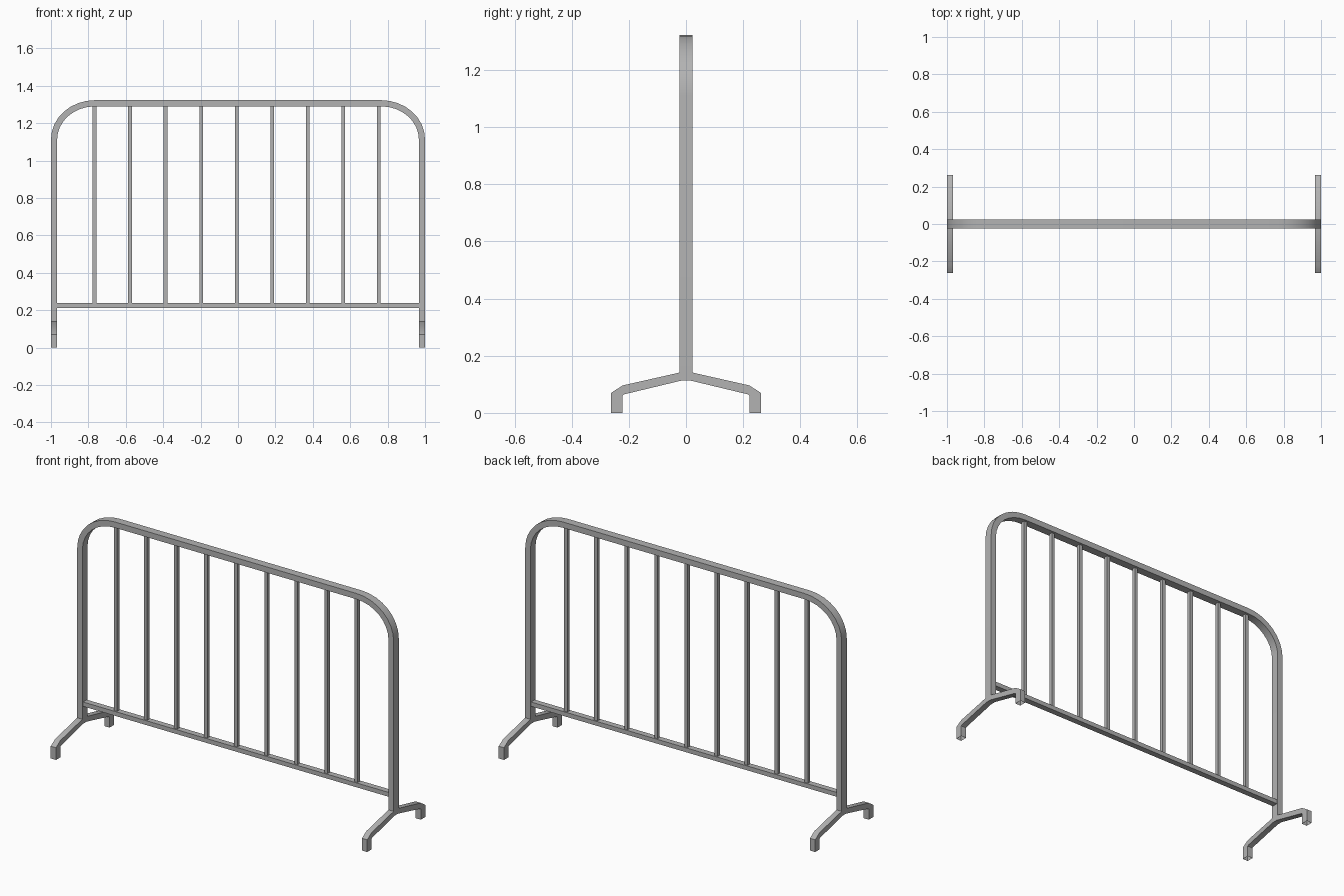
import bpy, bmesh, math

cube = bpy.data.objects.get("Cube")
if cube:
    bpy.data.objects.remove(cube, do_unlink=True)

# Galvanised steel colour
steel = bpy.data.materials.new("steel_grey")
steel.use_nodes = True
grey = (0.45, 0.45, 0.45, 1)
steel.diffuse_color = grey
steel.node_tree.nodes["Principled BSDF"].inputs["Base Color"].default_value = grey

TUBE = 0.033      # tube thickness across the panel
HALF_Y = 0.023    # half the frame depth
TOP = 1.323
JOINT = 0.141     # height where posts meet the feet


def finish(name, bm):
    bmesh.ops.recalc_face_normals(bm, faces=bm.faces)
    mesh = bpy.data.meshes.new(name)
    bm.to_mesh(mesh)
    bm.free()
    mesh.materials.append(steel)
    obj = bpy.data.objects.new(name, mesh)
    bpy.context.collection.objects.link(obj)
    bpy.ops.object.select_all(action='DESELECT')
    obj.select_set(True)
    bpy.context.view_layer.objects.active = obj
    bpy.ops.object.shade_smooth_by_angle(angle=math.radians(30))
    return obj


def tube_strip(name, outer, inner, place, low, high):
    """Open-ended rectangular tube between two matching 2D paths."""
    bm = bmesh.new()
    rings = []
    for o, i in zip(outer, inner):
        rings.append([bm.verts.new(place(p, d)) for p, d in
                      ((o, low), (o, high), (i, high), (i, low))])
    for a, b in zip(rings, rings[1:]):
        for k in range(4):
            n = (k + 1) % 4
            bm.faces.new((a[k], a[n], b[n], b[k]))
    return finish(name, bm)


def box(name, size, centre):
    bm = bmesh.new()
    bmesh.ops.create_cube(bm, size=1)
    bmesh.ops.scale(bm, vec=size, verts=bm.verts)
    bmesh.ops.translate(bm, vec=centre, verts=bm.verts)
    return finish(name, bm)


def mirrored(half):
    return half + [(-a, z) for a, z in reversed(half)]


# Frame: two posts and a top rail with rounded corners
def frame_path(inset):
    rx, rz, steps = 0.235, 0.21, 8
    half = [(-1 + inset, JOINT)]
    for s in range(steps + 1):
        t = math.pi / 2 * s / steps
        half.append((-1 + rx - (rx - inset) * math.cos(t),
                     TOP - rz + (rz - inset) * math.sin(t)))
    return mirrored(half)


tube_strip("frame", frame_path(0), frame_path(TUBE),
           lambda p, d: (p[0], d, p[1]), -HALF_Y, HALF_Y)

# Splayed feet, one under each post
foot_outer = mirrored([(-0.262, 0), (-0.262, 0.07), (-0.222, 0.096), (-HALF_Y, JOINT)])
foot_inner = mirrored([(-0.222, 0), (-0.222, 0.061), (-0.216, 0.065), (-0.016, 0.113)])
for side, x in (("right", -1), ("left", 1 - TUBE)):
    tube_strip(side + "_foot", foot_outer, foot_inner,
               lambda p, d: (d, p[0], p[1]), x, x + TUBE)

# Bottom rail
rail_z, rail_h = 0.225, 0.025
box("bottom_rail", (2 - 2 * TUBE, 0.034, rail_h), (0, 0, rail_z))

# Upright bars
bottom, top = rail_z + rail_h / 2, TOP - TUBE
for n in range(9):
    box(f"bar_{n + 1}", (0.02, 0.02, top - bottom),
        (-0.007 + 0.19 * (n - 4), 0, (top + bottom) / 2))
